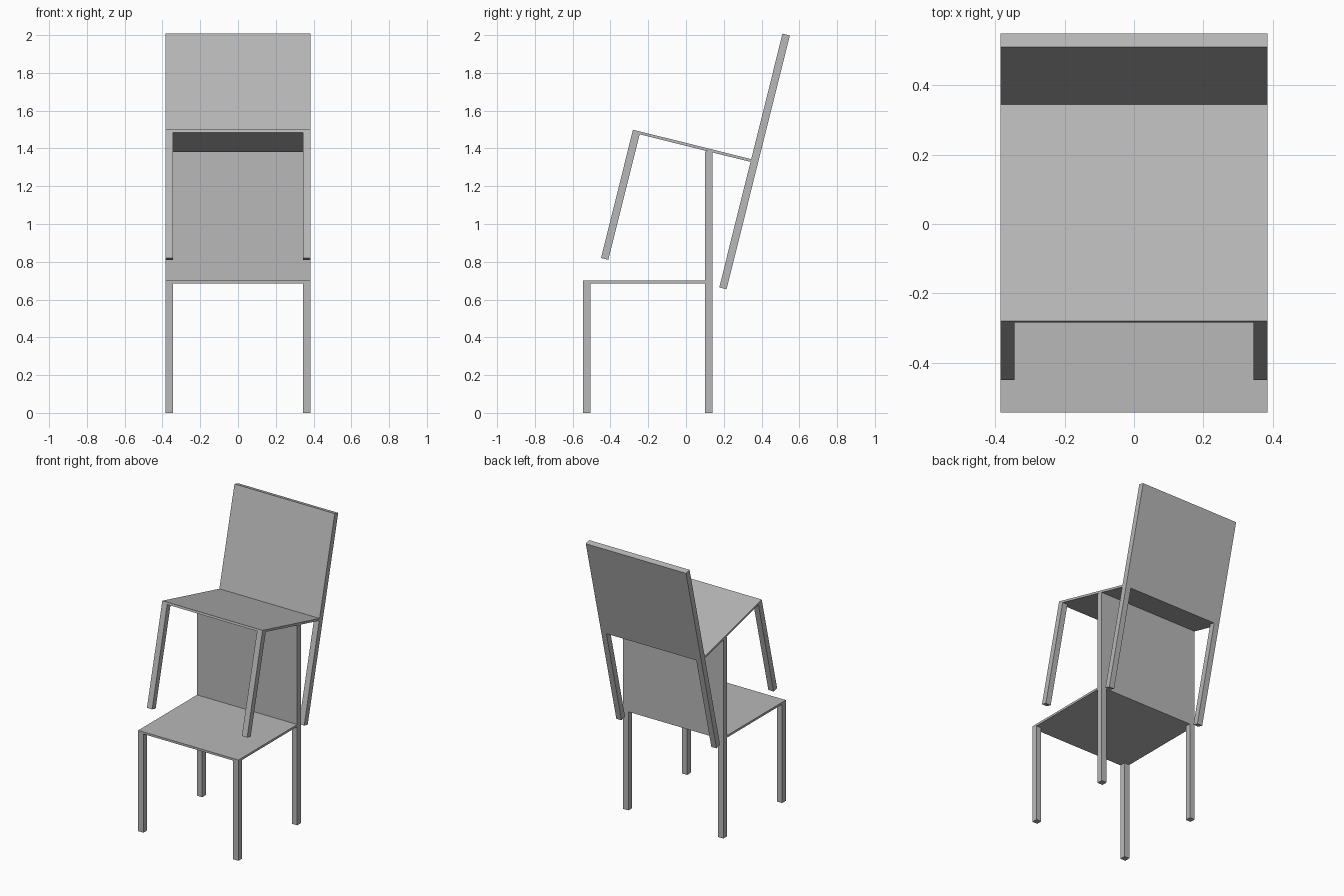
import bpy
from math import radians
from mathutils import Matrix, Vector

if "Cube" in bpy.data.objects:
    bpy.data.objects.remove(bpy.data.objects["Cube"], do_unlink=True)

# Single painted finish
grey = bpy.data.materials.new("plain grey")
grey.use_nodes = True
colour = (0.48, 0.48, 0.48, 1)
grey.diffuse_color = colour
grey.node_tree.nodes["Principled BSDF"].inputs["Base Color"].default_value = colour

HALF = 0.385      # half width
DEPTH = 0.685     # front to back
LEG = 0.04        # leg and backrest thickness
SEAT = 0.70       # seat top
PLATE = 0.015     # seat thickness
HEIGHT = 1.385    # backrest top


def box(name, low, high, frame):
    low, high = Vector(low), Vector(high)
    bpy.ops.mesh.primitive_cube_add(size=1)
    part = bpy.context.object
    part.name = name
    part.data.materials.append(grey)
    size = high - low
    part.data.transform(Matrix.Translation((low + high) / 2) @ Matrix.Diagonal((*size, 1)))
    part.matrix_world = frame


def chair(label, frame):
    under = SEAT - PLATE
    back = DEPTH - LEG
    # Four square legs
    for side, x in (("right", -HALF), ("left", HALF - LEG)):
        for end, y in (("front", 0), ("rear", back)):
            box(f"{label}_{end}_{side}_leg", (x, y, 0), (x + LEG, y + LEG, under), frame)
    # Thin seat and upright backrest
    box(f"{label}_seat", (-HALF, 0, under), (HALF, back, SEAT), frame)
    box(f"{label}_backrest", (-HALF, back, under), (HALF, DEPTH, HEIGHT), frame)


# Standing chair, and an identical one stacked on it leaning back
chair("lower", Matrix.Translation((0, -0.545, 0)))
chair("upper", Matrix.Translation((0, -0.45, 0.82)) @ Matrix.Rotation(radians(-14), 4, "X"))
